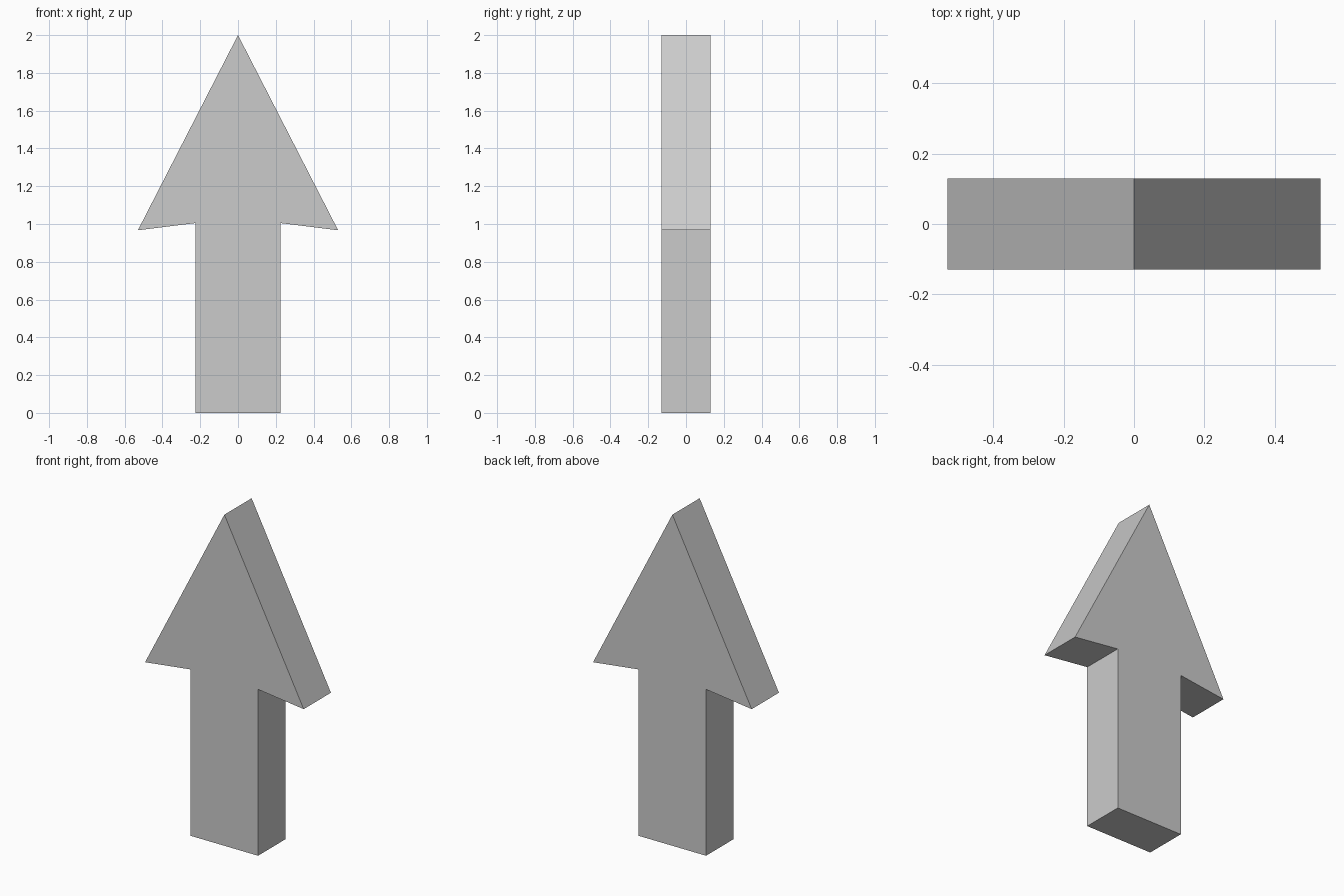
import bpy, bmesh

if "Cube" in bpy.data.objects:
    bpy.data.objects.remove(bpy.data.objects["Cube"])

HALF_DEPTH = 0.13

# Right half of the arrow outline (x, z), from base to tip
half = [(0.225, 0.0), (0.225, 1.005), (0.53, 0.967)]
tip = (0.0, 2.0)
outline = half + [tip] + [(-x, z) for x, z in reversed(half)]

# Front face, extruded backwards into a solid
bm = bmesh.new()
front = bm.faces.new([bm.verts.new((x, -HALF_DEPTH, z)) for x, z in outline])
ext = bmesh.ops.extrude_face_region(bm, geom=[front], use_keep_orig=True)
back_verts = [g for g in ext["geom"] if isinstance(g, bmesh.types.BMVert)]
bmesh.ops.translate(bm, verts=back_verts, vec=(0, 2 * HALF_DEPTH, 0))
bmesh.ops.recalc_face_normals(bm, faces=bm.faces)

mesh = bpy.data.meshes.new("arrow")
bm.to_mesh(mesh)
bm.free()
arrow = bpy.data.objects.new("arrow", mesh)
bpy.context.collection.objects.link(arrow)
